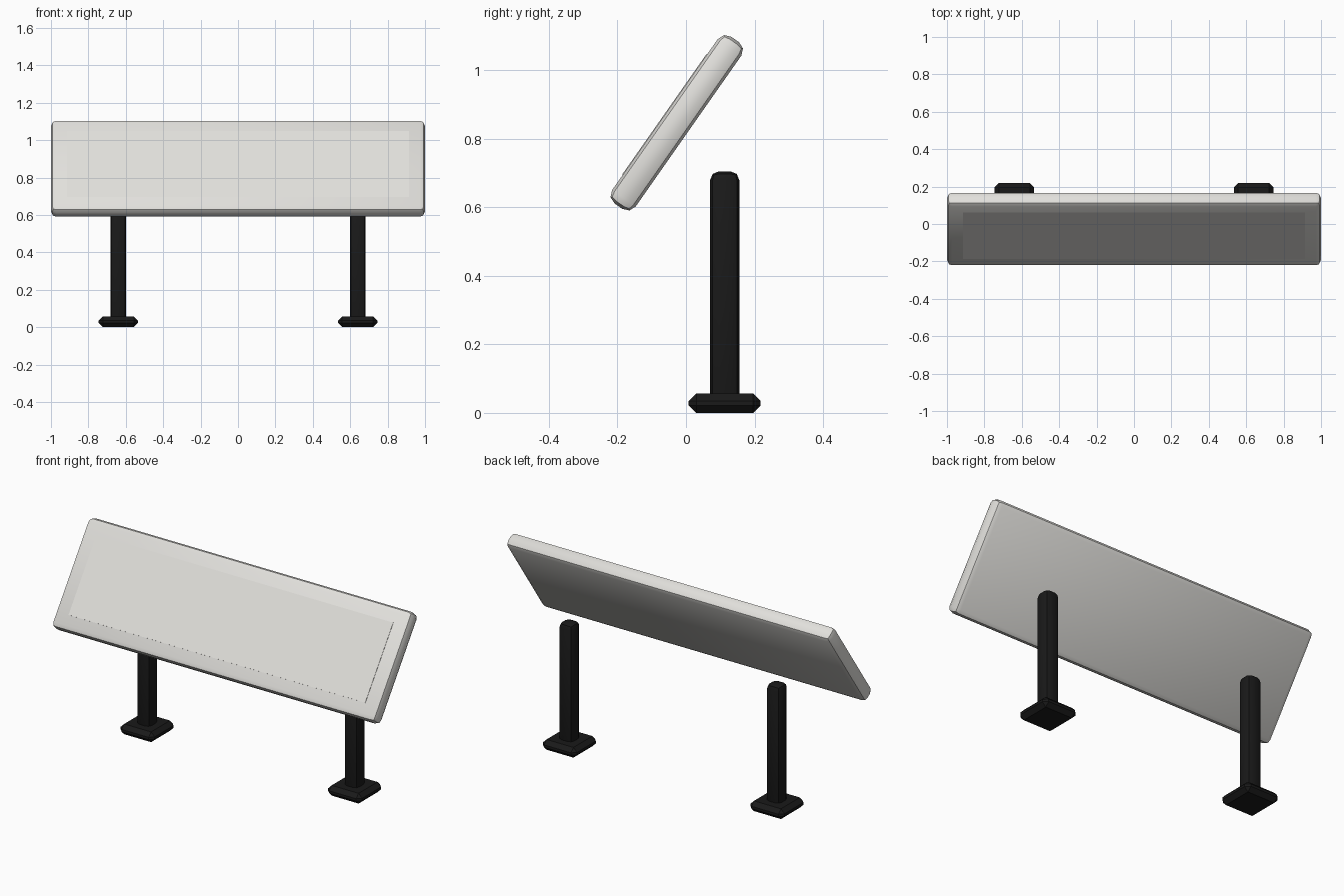
import bpy
from math import radians, sin, cos

cube = bpy.data.objects.get("Cube")
if cube:
    bpy.data.objects.remove(cube, do_unlink=True)


def material(name, colour):
    m = bpy.data.materials.new(name)
    m.use_nodes = True
    m.diffuse_color = (*colour, 1)
    m.node_tree.nodes["Principled BSDF"].inputs["Base Color"].default_value = (*colour, 1)
    return m


off_white = material("off white", (0.75, 0.74, 0.71))
black = material("black", (0.01, 0.01, 0.01))


def box(name, centre, size, mat, bevel=0, segments=2, tilt=0):
    """Bevelled box with smooth shading and sharp creases."""
    bpy.ops.mesh.primitive_cube_add(size=1, location=centre)
    ob = bpy.context.object
    ob.name = name
    ob.scale = size
    bpy.ops.object.transform_apply(location=False, rotation=False, scale=True)
    ob.rotation_euler.x = tilt
    ob.data.materials.append(mat)
    if bevel:
        mod = ob.modifiers.new("rounded edges", "BEVEL")
        mod.width = bevel
        mod.segments = segments
        bpy.ops.object.modifier_apply(modifier=mod.name)
        bpy.ops.object.shade_smooth_by_angle(angle=radians(30))
    return ob


# Tilted sign board with a thin face plate
tilt = radians(55)
centre_y, centre_z, thickness = -0.027, 0.847, 0.084
box("board", (0, centre_y, centre_z), (2, 0.594, thickness), off_white, 0.028, 2, tilt)
lift = thickness / 2
box("face_plate", (0, centre_y - sin(tilt) * lift, centre_z + cos(tilt) * lift),
    (1.83, 0.43, 0.004), off_white, tilt=tilt)

# Two posts standing on square feet
for side, x in (("left", 0.64), ("right", -0.64)):
    box(side + "_post", (x, 0.113, 0.363), (0.085, 0.085, 0.684), black, 0.025)
    box(side + "_foot", (x, 0.113, 0.0285), (0.21, 0.21, 0.057), black, 0.022, 1)
